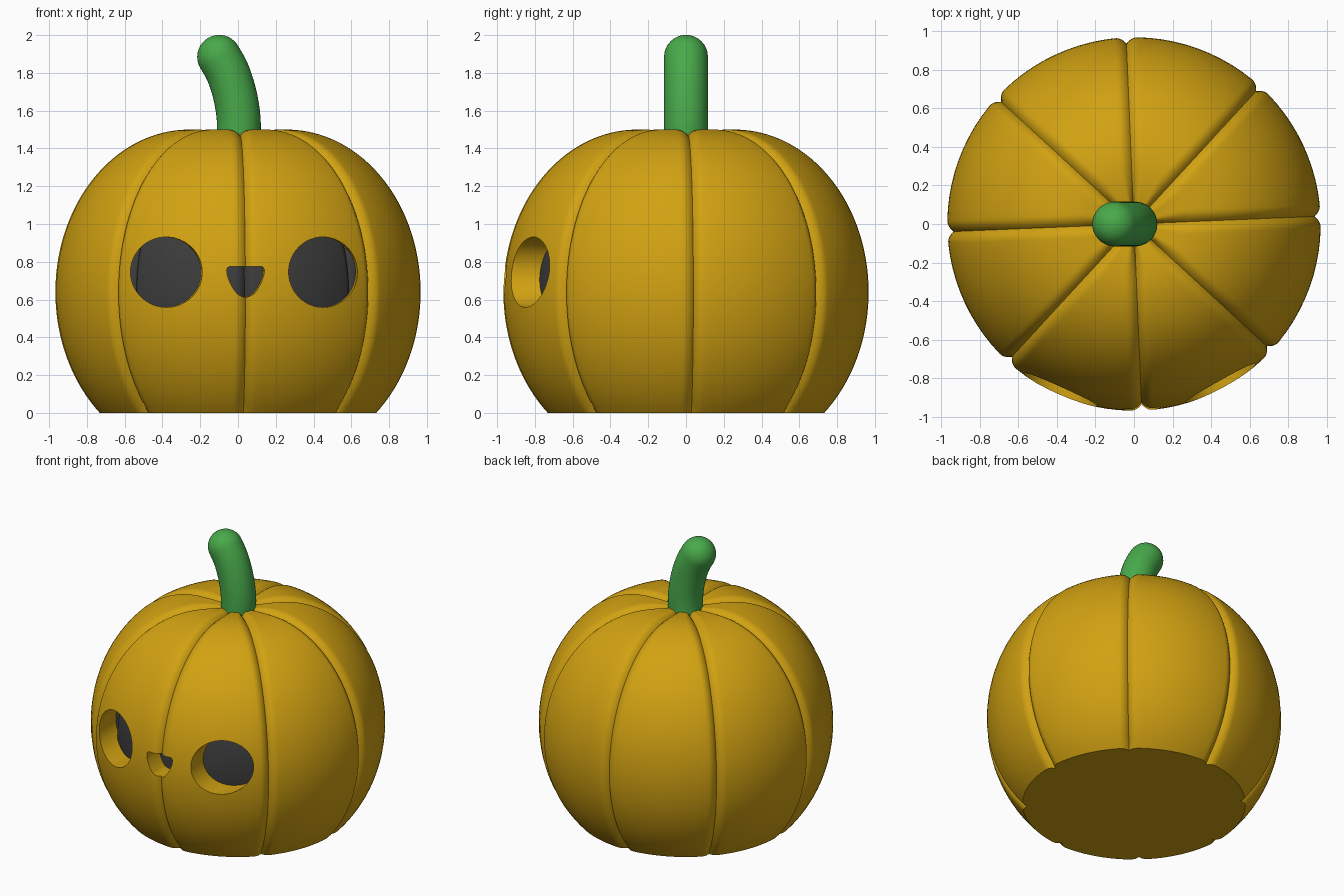
import bpy, bmesh, math
from mathutils import Vector, Matrix

if "Cube" in bpy.data.objects:
    bpy.data.objects.remove(bpy.data.objects["Cube"])

TURN = Matrix.Rotation(math.radians(2.4), 4, 'Z')
MID = 0.64          # height of the widest ring
RIBS = 8


def material(name, rgb):
    m = bpy.data.materials.new(name)
    m.diffuse_color = (*rgb, 1)
    m.use_nodes = True
    m.node_tree.nodes["Principled BSDF"].inputs["Base Color"].default_value = m.diffuse_color
    return m


gold = material("pumpkin_gold", (0.64, 0.36, 0.006))
green = material("stem_green", (0.065, 0.40, 0.07))
dark = material("hollow_dark", (0.045, 0.045, 0.045))


def finish(name, bm, mat, matrix=None):
    if matrix is not None:
        bm.transform(matrix)
    bmesh.ops.recalc_face_normals(bm, faces=bm.faces[:])
    me = bpy.data.meshes.new(name)
    bm.to_mesh(me)
    bm.free()
    me.materials.append(mat)
    ob = bpy.data.objects.new(name, me)
    bpy.context.collection.objects.link(ob)
    return ob


def smooth(ob, angle):
    bpy.ops.object.select_all(action='DESELECT')
    ob.select_set(True)
    bpy.context.view_layer.objects.active = ob
    bpy.ops.object.shade_smooth_by_angle(angle=math.radians(angle))


def loft(bm, rings):
    """Skin closed rings of points and cap both ends."""
    vs = [[bm.verts.new(p) for p in ring] for ring in rings]
    n = len(vs[0])
    for a, b in zip(vs, vs[1:]):
        for i in range(n):
            j = (i + 1) % n
            bm.faces.new((a[i], a[j], b[j], b[i]))
    bm.faces.new(vs[0][::-1])
    bm.faces.new(vs[-1])


def profile():
    """Points (radius, height, normal_r, normal_z) from the flat base to the crown."""
    core, bulge, tall = 0.26, 0.707, 0.86
    t0 = -math.asin(MID / tall)
    pts = []
    for i in range(49):
        t = t0 + (math.pi / 2 - t0) * i / 48
        n = Vector((math.cos(t) / bulge, math.sin(t) / tall)).normalized()
        if i == 0:
            n = Vector((1, 0))
        pts.append((core + bulge * math.cos(t), MID + tall * math.sin(t), n.x, n.y))
    for r, z in ((0.21, 1.498), (0.16, 1.493), (0.11, 1.485), (0.06, 1.475)):
        pts.append((r, z, 0, 1))
    return pts


def pumpkin(name, mat, scale):
    """Ribbed shell: narrow creases of constant width between rounded segments."""
    width, depth = 0.06, 0.032
    near = (0, 0.006, 0.014, 0.024, 0.036, 0.048, 0.06)
    half = math.pi / RIBS
    rings = []
    for r, z, nr, nz in profile():
        edge = min(width / r, half * 0.6)
        steps = [d / width * edge for d in near]
        steps += [edge + (half - edge) * k / 5 for k in range(1, 6)]
        offsets = steps + [2 * half - s for s in steps[-2:0:-1]]
        ring = []
        for k in range(RIBS):
            for o in offsets:
                s = min(o, 2 * half - o)
                d = depth * max(0, 1 - s / edge) ** 2.2
                a = 2 * half * k + o
                rr = r - nr * d
                ring.append((rr * math.cos(a), rr * math.sin(a), z - nz * d))
        rings.append(ring)
    bm = bmesh.new()
    loft(bm, rings)
    up = Vector((0, 0, MID))
    m = TURN @ Matrix.Translation(up) @ Matrix.Scale(scale, 4) @ Matrix.Translation(-up)
    return finish(name, bm, mat, m)


body = pumpkin("pumpkin_body", gold, 1.0)
inner = pumpkin("inner_core", dark, 0.85)

# Eye and nose cutters, pushed in from the front
eye = [(0.186 * math.cos(2 * math.pi * i / 64), 0.745 + 0.186 * math.sin(2 * math.pi * i / 64))
       for i in range(64)]
side = [(0.085, 0.775), (0.095, 0.769), (0.1, 0.755), (0.096, 0.725), (0.083, 0.69),
        (0.064, 0.655), (0.043, 0.629), (0.02, 0.616)]
nose = side + [(0, 0.613)] + [(-x, z) for x, z in reversed(side)]
bm = bmesh.new()
for cx, shape in ((-0.415, eye), (0.415, eye), (0, nose)):
    loft(bm, [[(x + cx, y, z) for x, z in shape] for y in (-1.2, -0.5)])
cutter = finish("face_cutter", bm, gold, TURN)


def cut(target, tool):
    mod = target.modifiers.new("cut", 'BOOLEAN')
    mod.operation = 'DIFFERENCE'
    mod.solver = 'EXACT'
    mod.material_mode = 'TRANSFER'
    mod.object = tool
    bpy.context.view_layer.objects.active = target
    bpy.ops.object.modifier_apply(modifier=mod.name)


# The core trims the cutters, so every hole ends on a dark curved floor
cut(cutter, inner)
cut(body, cutter)
for helper in (inner, cutter):
    bpy.data.objects.remove(helper)
smooth(body, 35)

# Curved stem with a domed tip
knots = [Vector(p) for p in ((0.0, 0, 1.40), (0.005, 0, 1.52), (-0.004, 0, 1.62),
                             (-0.026, 0, 1.72), (-0.058, 0, 1.81), (-0.1, 0, 1.885))]
R, SIDES = 0.116, 40


def circle(c, t, r):
    u = Vector((0, 1, 0)).cross(t).normalized()
    return [c + r * (u * math.cos(a) + Vector((0, math.sin(a), 0)))
            for a in (2 * math.pi * i / SIDES for i in range(SIDES))]


rings, n = [], len(knots) - 1
for i in range(n):
    p0, p1, p2, p3 = (knots[min(max(i + k, 0), n)] for k in (-1, 0, 1, 2))
    for k in range(5 if i == n - 1 else 4):
        s = k / 4
        c = 0.5 * (2 * p1 + (p2 - p0) * s + (2 * p0 - 5 * p1 + 4 * p2 - p3) * s * s
                   + (3 * p1 - p0 - 3 * p2 + p3) * s ** 3)
        t = 0.5 * ((p2 - p0) + 2 * (2 * p0 - 5 * p1 + 4 * p2 - p3) * s
                   + 3 * (3 * p1 - p0 - 3 * p2 + p3) * s * s)
        t.normalize()
        rings.append(circle(c, t, R))
for k in range(1, 10):
    a = math.pi / 2 * k / 9.2
    rings.append(circle(c + t * R * math.sin(a), t, R * math.cos(a)))
bm = bmesh.new()
loft(bm, rings)
smooth(finish("stem", bm, green), 50)
